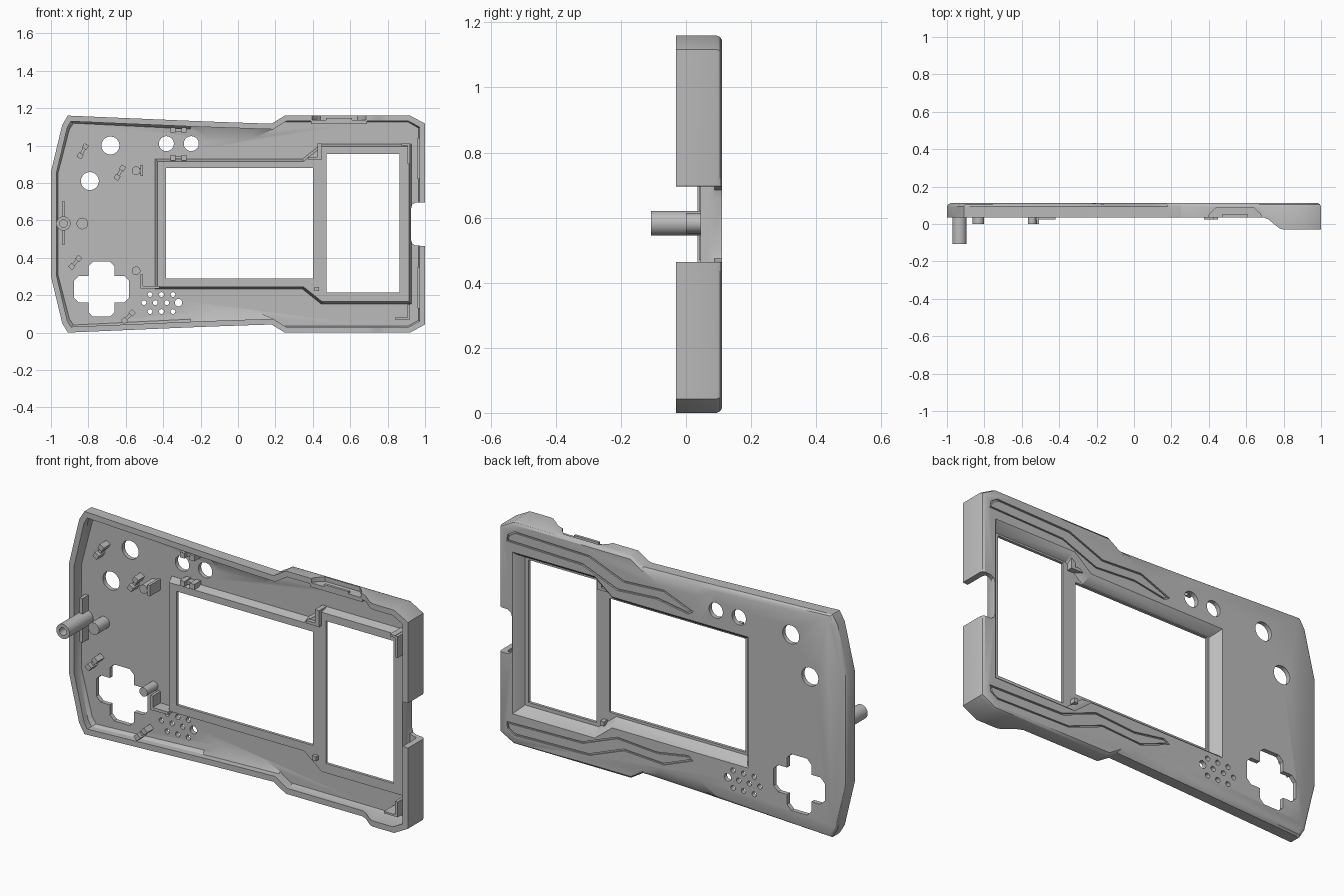
import bpy, bmesh, math
from mathutils import Vector, Matrix

if "Cube" in bpy.data.objects:
    bpy.data.objects.remove(bpy.data.objects["Cube"], do_unlink=True)

MID = 0.58          # height of the mirror line
FLOOR = 0.088       # inner floor of the shell
parts = []

grey = bpy.data.materials.new("shell grey")
grey.use_nodes = True
grey.diffuse_color = (0.5, 0.5, 0.5, 1)
grey.node_tree.nodes["Principled BSDF"].inputs["Base Color"].default_value = (0.5, 0.5, 0.5, 1)


def offset(pts, d):
    """Move a closed counter-clockwise outline inward by d, with mitred corners."""
    out = []
    for i, p in enumerate(pts):
        p = Vector(p)
        a = (p - Vector(pts[i - 1])).normalized()
        b = (Vector(pts[(i + 1) % len(pts)]) - p).normalized()
        na, nb = Vector((-a.y, a.x)), Vector((-b.y, b.x))
        out.append(tuple(p + (na + nb) * d / (1 + na.dot(nb))))
    return out


def ring(pts, y):
    return [Vector((x, y, z)) for x, z in pts]


def loft(bm, rings):
    vs = [[bm.verts.new(p) for p in r] for r in rings]
    n = len(vs[0])
    for a, b in zip(vs, vs[1:]):
        for i in range(n):
            j = (i + 1) % n
            bm.faces.new((a[i], a[j], b[j], b[i]))
    bm.faces.new(vs[0])
    bm.faces.new(vs[-1])


def make(name, solids):
    """One object from a list of lofted solids."""
    bm = bmesh.new()
    for rings in solids:
        loft(bm, rings)
    bmesh.ops.recalc_face_normals(bm, faces=bm.faces)
    me = bpy.data.meshes.new(name)
    bm.to_mesh(me)
    bm.free()
    me.materials.append(grey)
    ob = bpy.data.objects.new(name, me)
    bpy.context.scene.collection.objects.link(ob)
    parts.append(ob)
    return ob


def prism(pts, y0, y1):
    return [ring(pts, y0), ring(pts, y1)]


def box(x0, x1, z0, z1):
    return [(x0, z0), (x1, z0), (x1, z1), (x0, z1)]


def circle(x, z, r, n=32):
    return [(x + r * math.cos(t * math.tau / n), z + r * math.sin(t * math.tau / n)) for t in range(n)]


def mirrored(pts):
    return [(x, 2 * MID - z) for x, z in reversed(pts)]


def boolean(target, tool, op):
    mod = target.modifiers.new(op, 'BOOLEAN')
    mod.operation, mod.solver, mod.object = op, 'EXACT', tool
    bpy.context.view_layer.objects.active = target
    bpy.ops.object.modifier_apply(modifier=mod.name)
    parts.remove(tool)
    bpy.data.objects.remove(tool, do_unlink=True)


# Shell: outer outline, and the face outline with its two grip dips
top_edge = [(1, 1.117), (.92, 1.16), (.8, 1.16), (.78, 1.16), (.75, 1.16), (.72, 1.16), (.69, 1.16),
            (.25, 1.16), (.18, 1.117), (.08, 1.12), (-.15, 1.128), (-.25, 1.132),
            (-.91, 1.16), (-.94, 1.11), (-1, .86)]
face_edge = [(.985, 1.105), (.915, 1.145), (.8, 1.145), (.78, 1.145), (.75, 1.145), (.72, 1.145), (.69, 1.145),
             (.24, 1.145), (.17, 1.1), (.08, 1.06), (-.15, 1.06), (-.25, 1.108),
             (-.89, 1.14), (-.92, 1.095), (-.982, .855)]
outer = top_edge + mirrored(top_edge)
face = face_edge + mirrored(face_edge)
inner = offset(outer, .03)


def rim(pts):
    """The rim stands deeper at the right-hand end, with a smooth step."""
    out = []
    for (x, z), (ox, _) in zip(pts, outer):
        t = min(max((ox - .69) / .11, 0), 1)
        out.append(Vector((x, .036 - .066 * t * t * (3 - 2 * t), z)))
    return out


mid = [(a[0] * .65 + b[0] * .35, a[1] * .65 + b[1] * .35) for a, b in zip(outer, face)]
shell = make("shell", [[ring(offset(face, .02), FLOOR), ring(inner, .07), rim(inner), rim(outer),
                        ring(outer, .094), ring(mid, .105), ring(face, .111)]])

# Screen frame: raised inside, with a sloped pocket outside
frame = [(-.43, .245), (.35, .245), (.45, .165), (.915, .165)]
frame = frame + mirrored(frame)
boolean(shell, make("screen_frame", [[ring(frame, .045), ring(offset(frame, -.015), .095)]]), 'UNION')
boolean(shell, make("screen_pocket", [[ring(offset(frame, -.01), .13), ring(offset(frame, -.006), .111),
                                       ring(offset(frame, .004), .102),
                                       ring(offset(frame, .026), .066), ring(offset(frame, .03), .06)]]), 'DIFFERENCE')

# Windows, buttons, direction pad, speaker and cable notch
L, W, C = .147, .07, .025
arm = [(W, W), (W, L - C), (W - C, L)]
arm = arm + [(-x, z) for x, z in reversed(arm)][:2]
pad = []
for k in range(4):
    c, s = math.cos(k * math.pi / 2), math.sin(k * math.pi / 2)
    pad += [(-.73 + x * c - z * s, .232 + x * s + z * c) for x, z in arm]
notch = [(1.1, .46), (.95, .465), (.932, .475), (.924, .5)]
holes = [box(-.386, .4, .288, .88), box(.474, .864, .214, .956), pad, notch + mirrored(notch)]
holes += [circle(-.682, 1, .048), circle(-.792, .81, .048), circle(-.383, 1.01, .04), circle(-.25, 1.01, .04)]
for row, (z, count) in enumerate(((.203, 3), (.16, 3), (.112, 3))):
    start = -.503 if row == 1 else -.47
    holes += [circle(start + i * .061, z, .013, 16) for i in range(count)]
holes.append(circle(-.318, .16, .02, 20))
boolean(shell, make("openings", [prism(h, -.2, .2) for h in holes]), 'DIFFERENCE')

# Decorative bands: shallow channels with flush inlays
band = [(.955, 1.05), (.95, 1.085), (.91, 1.11), (.48, 1.1), (.28, 1.022), (.05, 1.035),
        (-.12, .968), (-.09, .948), (.09, .978), (.32, .962), (.52, 1.04)]
bands = [band, mirrored(band)]
boolean(shell, make("band_channel", [prism(b, .102, .13) for b in bands]), 'DIFFERENCE')
make("band_inlays", [prism(offset(b, .008), .1, .11) for b in bands])

# Port opening in the top wall, with its backing and tab
arch = [(.39, .02), (.405, .055), (.44, .088), (.64, .088), (.675, .055), (.69, .02)]
boolean(shell, make("port_cutter", [[[Vector((x, y, z)) for x, y in arch] for z in (1.136, 1.2)]]), 'DIFFERENCE')
make("port_backing", [prism(box(.39, .69, 1.115, 1.137), .037, .09)])
make("port_tab", [prism(box(.47, .61, 1.13, 1.148), .036, .05)])

# Screw post with hollow centre and rib, and small locating posts
post = circle(-.933, .583, .038)
bore = circle(-.933, .583, .02)
make("screw_post", [[ring(post, .09), ring(post, -.108), ring(bore, -.108), ring(bore, .02)]])
make("post_rib", [prism(box(-.942, -.924, .47, .7), .04, .092)])
make("locating_posts", [prism(circle(x, z, r), 0, .092)
                        for x, z, r in ((-.832, .583, .031), (-.545, .865, .023), (-.545, .33, .023))])
make("post_block", [prism(box(-.522, -.508, .838, .895), .0, .092),
                    prism(box(-.53, -.515, .85, .88), .02, .092)])


# Button clips: two blocks joined by a low bar
def clip(x, z, degrees):
    turn = Matrix.Rotation(math.radians(degrees), 2)
    solids = []
    for a, b, h, y in ((-.042, -.015, .014, .035), (.015, .042, .014, .035), (-.02, .02, .008, .055)):
        pts = [tuple(turn @ Vector(p) + Vector((x, z))) for p in box(a, b, -h, h)]
        solids.append(prism(pts, y, .092))
    return make("button_clip", solids)


for c in ((-.83, .97, 60), (-.632, .855, 60), (-.87, .375, 50), (-.587, .085, 45), (-.318, 1.083, 0), (-.318, .935, 0)):
    clip(*c)

# Corner brackets and end-wall strips
make("screen_brackets", [prism(b, .025, .09) for b in (
    box(-.522, -.508, .235, .31), box(-.508, -.42, .235, .25),
    box(.375, .45, .925, .94), box(.425, .45, .94, 1.01), box(.41, .432, .222, .245))])
make("end_brackets", [prism(b, .0, .09) for b in (
    box(.905, .92, .07, .15), box(.84, .905, .07, .08),
    box(.905, .92, .9, 1.01), box(.875, .905, 1, 1.012))])
make("end_strips", [prism(b, .0, .08) for b in (box(.96, .975, .13, .35), box(.96, .975, .82, 1.04))])

# Smooth shading with sharp edges kept
bpy.ops.object.select_all(action='DESELECT')
for ob in parts:
    ob.select_set(True)
bpy.context.view_layer.objects.active = shell
bpy.ops.object.shade_smooth_by_angle()
